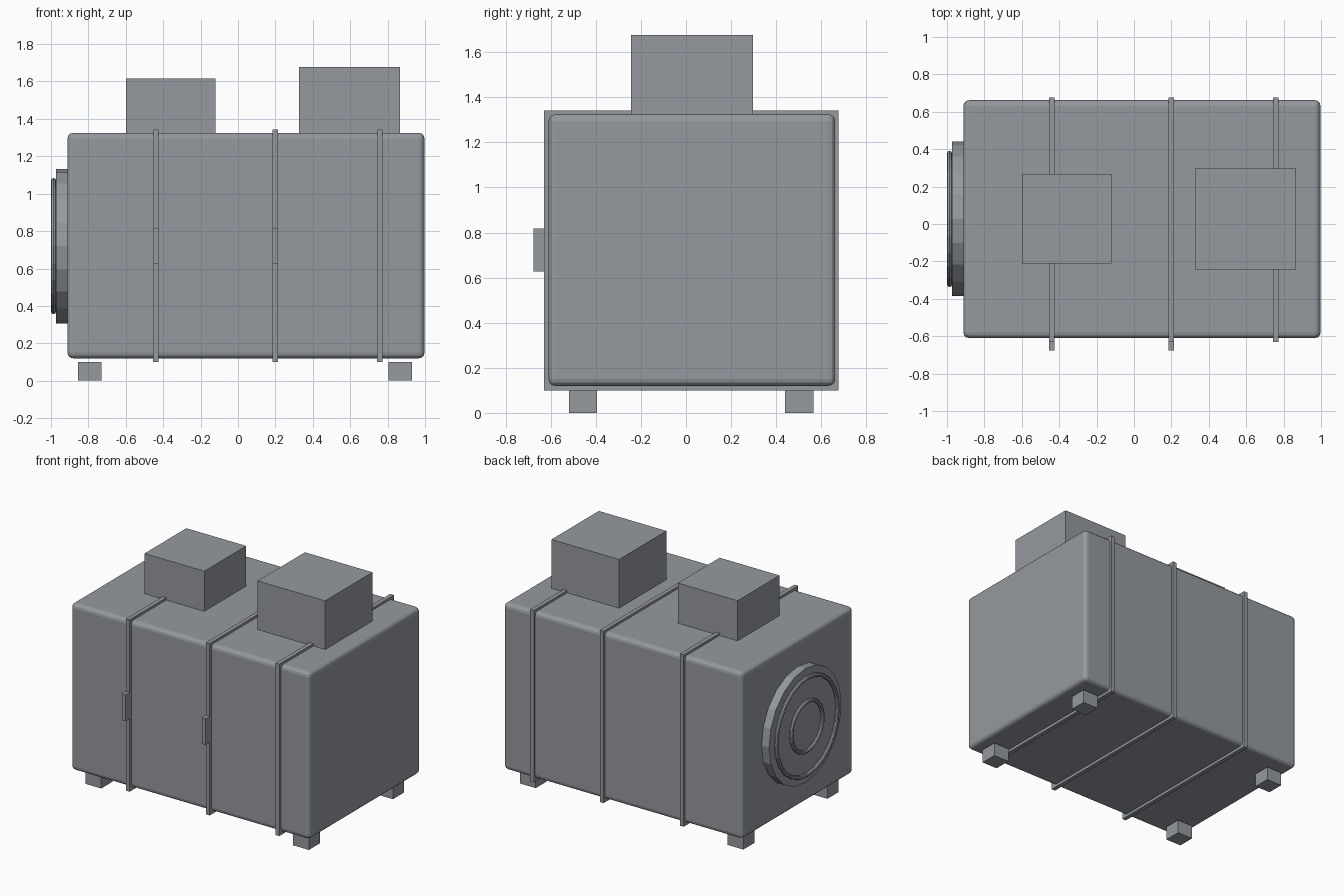
import bpy
import math

old = bpy.data.objects.get("Cube")
if old:
    bpy.data.objects.remove(old, do_unlink=True)

steel = bpy.data.materials.new("steel_grey")
steel.use_nodes = True
STEEL = (0.30, 0.32, 0.35, 1)
steel.diffuse_color = STEEL
steel.node_tree.nodes["Principled BSDF"].inputs["Base Color"].default_value = STEEL

CX, CY = 0.042, 0.027      # cabinet centre
FRONT, BACK = -0.63, 0.677  # strap faces


def finish(name):
    ob = bpy.context.object
    ob.name = name
    ob.data.materials.clear()
    ob.data.materials.append(steel)
    return ob


def box(name, xs, ys, zs):
    """Box between the given pairs of limits."""
    spans = (xs, ys, zs)
    bpy.ops.mesh.primitive_cube_add(size=1, location=[(a + b) / 2 for a, b in spans])
    ob = finish(name)
    ob.scale = [b - a for a, b in spans]
    bpy.ops.object.transform_apply(location=False, rotation=False, scale=True)
    return ob


# Cabinet with rounded edges
body = box("cabinet", (-0.912, 0.997), (-0.61, 0.662), (0.12, 1.325))
bevel = body.modifiers.new("rounded_edges", 'BEVEL')
bevel.width = 0.03
bevel.segments = 3

# Straps around the cabinet
for i, x in enumerate((-0.44, 0.2, 0.757)):
    box(f"strap_{i + 1}", (x - 0.015, x + 0.015), (FRONT, BACK), (0.1, 1.342))

# Door handles on the front of two straps
for i, x in enumerate((-0.44, 0.2)):
    box(f"handle_{i + 1}", (x - 0.015, x + 0.015), (-0.677, FRONT), (0.627, 0.817))

# Feet
for side, x in (("right", -0.792), ("left", 0.868)):
    for end, y in (("front", -0.457), ("back", 0.503)):
        box(f"{end}_{side}_foot", (x - 0.063, x + 0.063), (y - 0.063, y + 0.063), (0, 0.1))

# Roof units
for name, x, half, top in (("small_roof_unit", -0.36, 0.239, 1.615),
                           ("large_roof_unit", 0.597, 0.27, 1.677)):
    box(name, (x - half, x + half), (CY - half, CY + half), (1.3, top))

# Round fan housing on the right end
bpy.ops.mesh.primitive_cylinder_add(vertices=20, radius=0.413, depth=0.1,
                                    location=(-0.922, CY, 0.72),
                                    rotation=(0, math.pi / 2, 0))
finish("fan_housing")

# Raised rings on the housing
for name, radius in (("outer_fan_ring", 0.35), ("inner_fan_ring", 0.178)):
    bpy.ops.mesh.primitive_torus_add(major_radius=radius, minor_radius=0.014,
                                     major_segments=24, minor_segments=8,
                                     location=(-0.986, CY, 0.72),
                                     rotation=(0, math.pi / 2, 0))
    finish(name)
